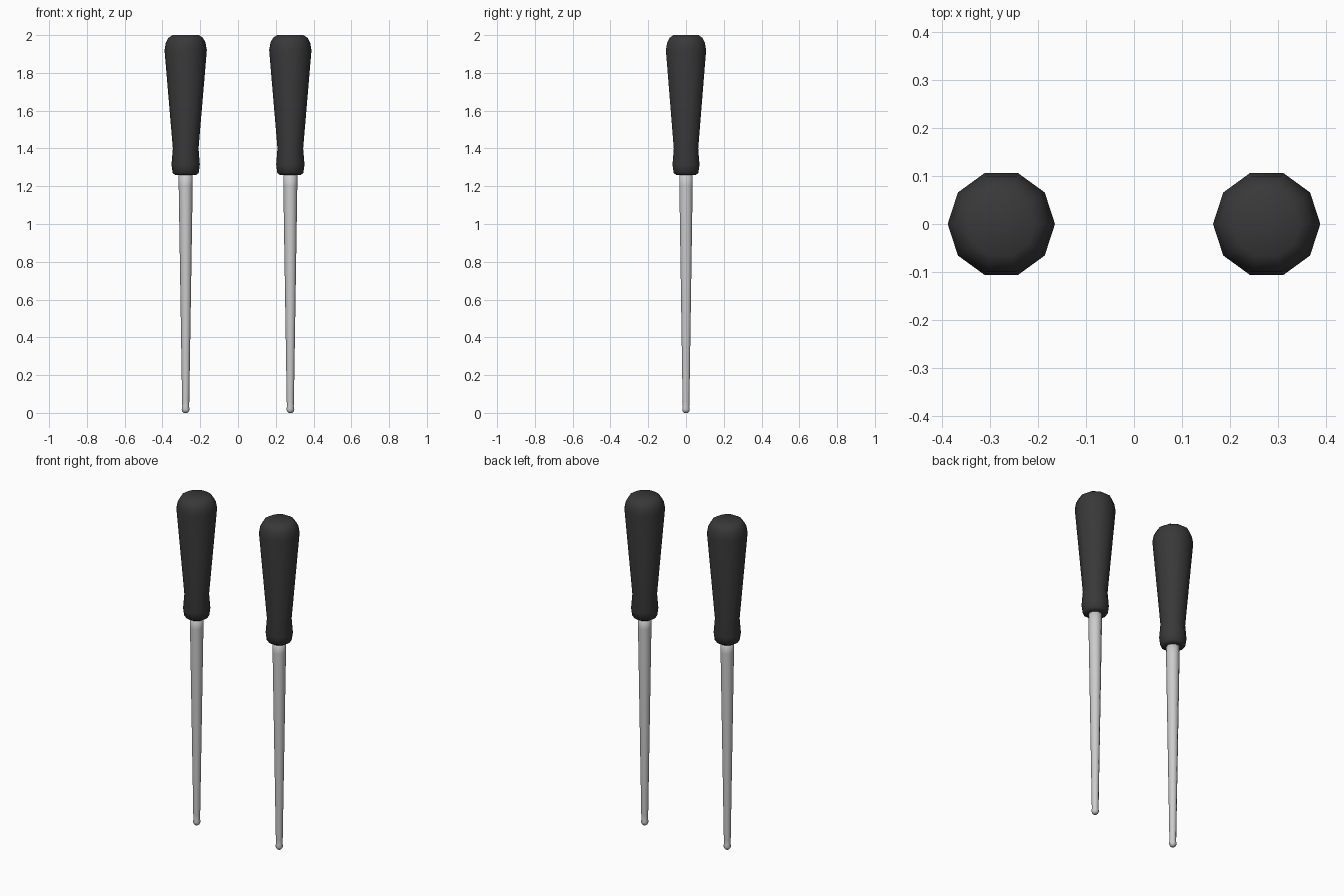
import bpy, bmesh, math

if "Cube" in bpy.data.objects:
    bpy.data.objects.remove(bpy.data.objects["Cube"])

def material(name, rgb):
    m = bpy.data.materials.new(name)
    m.diffuse_color = (*rgb, 1)
    m.use_nodes = True
    m.node_tree.nodes["Principled BSDF"].inputs["Base Color"].default_value = m.diffuse_color
    return m

black = material("black_grip", (0.04, 0.04, 0.04))
steel = material("steel", (0.6, 0.6, 0.6))

def lathe(name, profile, x, mat, sides=10):
    """Closed, smooth-shaded turned part from (radius, height) points."""
    bm = bmesh.new()
    rings = []
    for r, z in profile:
        rings.append([bm.verts.new((r * math.cos(math.tau * i / sides),
                                    r * math.sin(math.tau * i / sides), z))
                      for i in range(sides)])
    for a, b in zip(rings, rings[1:]):
        for i in range(sides):
            j = (i + 1) % sides
            bm.faces.new((a[i], a[j], b[j], b[i]))
    bm.faces.new(rings[0][::-1])
    bm.faces.new(rings[-1])
    for f in bm.faces:
        f.smooth = True
    me = bpy.data.meshes.new(name)
    bm.to_mesh(me)
    bm.free()
    me.materials.append(mat)
    ob = bpy.data.objects.new(name, me)
    ob.location.x = x
    bpy.context.collection.objects.link(ob)

# Grip: collar, narrow neck, flaring body, rounded butt
grip = [(0.055, 1.26), (0.069, 1.27), (0.075, 1.315), (0.068, 1.40),
        (0.112, 1.92), (0.105, 1.96), (0.092, 1.985), (0.07, 2.0)]
# Tapered rod with a small ball tip
rod = [(0.01, 0.0), (0.018, 0.008), (0.021, 0.02), (0.018, 0.034),
       (0.019, 0.06), (0.037, 1.20), (0.037, 1.28)]

for side, x in (("left", -0.277), ("right", 0.277)):
    lathe(side + "_handle", grip, x, black)
    lathe(side + "_rod", rod, x, steel)
